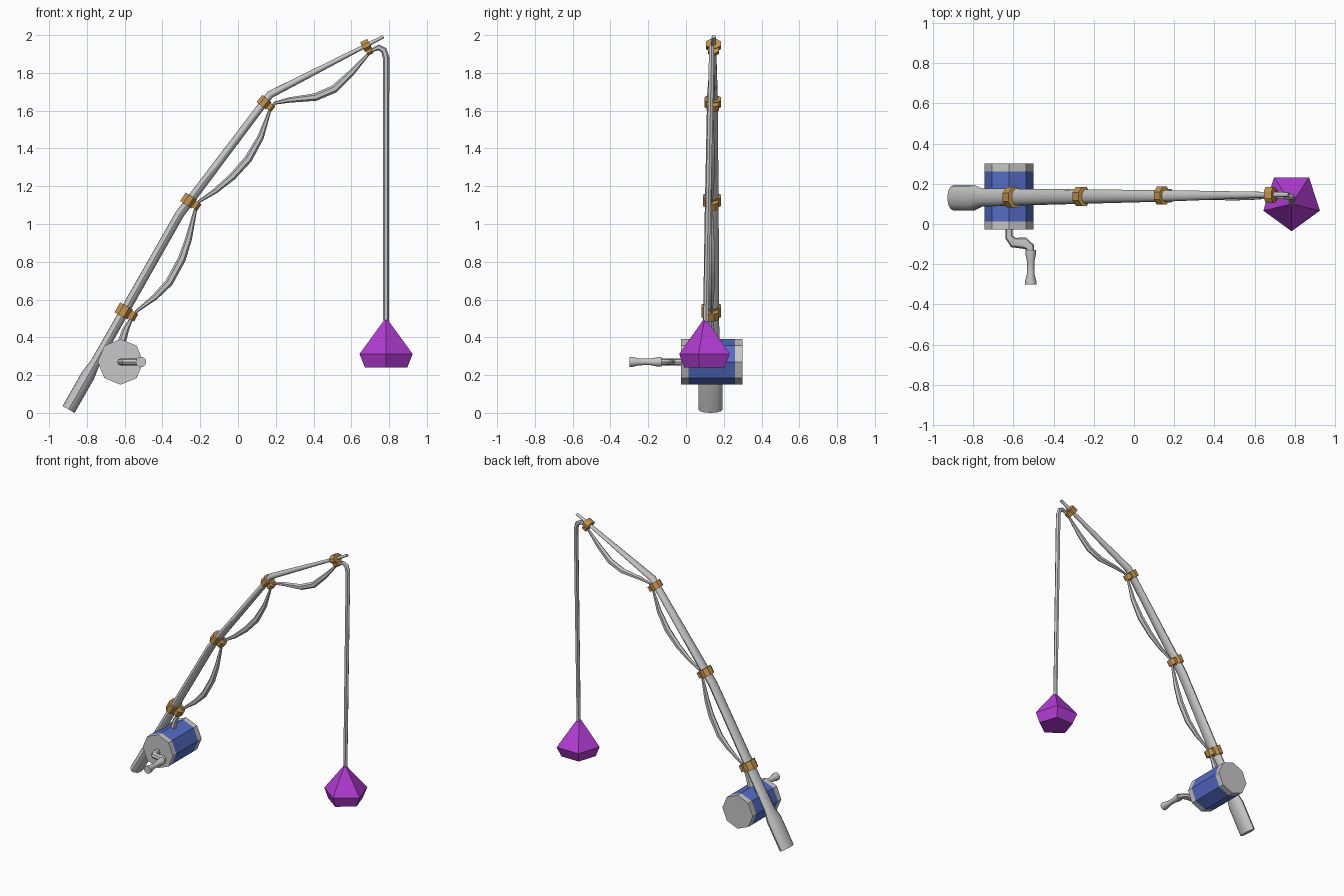
import bpy, bmesh, math
from mathutils import Vector

if "Cube" in bpy.data.objects:
    bpy.data.objects.remove(bpy.data.objects["Cube"])

def mat(name, c):
    m = bpy.data.materials.new(name)
    m.diffuse_color = (*c, 1)
    m.use_nodes = True
    m.node_tree.nodes["Principled BSDF"].inputs["Base Color"].default_value = m.diffuse_color
    return m

GREY = mat("light grey", (0.57, 0.57, 0.57))
BLUE = mat("blue", (0.09, 0.15, 0.56))
GOLD = mat("gold", (0.55, 0.30, 0.075))
PURPLE = mat("purple", (0.45, 0.045, 0.66))
Y, Z = Vector((0, 1, 0)), Vector((0, 0, 1))

def finish(bm, name, mats, smooth=False):
    bmesh.ops.recalc_face_normals(bm, faces=bm.faces)
    me = bpy.data.meshes.new(name)
    bm.to_mesh(me)
    bm.free()
    for m in mats:
        me.materials.append(m)
    ob = bpy.data.objects.new(name, me)
    bpy.context.collection.objects.link(ob)
    if smooth:
        bpy.context.view_layer.objects.active = ob
        ob.select_set(True)
        bpy.ops.object.shade_smooth_by_angle(angle=math.radians(40))
        ob.select_set(False)
    return ob

def tube(name, pts, m, sides, side=Y, smooth=False, phase=0.0):
    """Sweep an ellipse along a path; pts = (centre, in-plane radius, side radius)."""
    bm = bmesh.new()
    rings = []
    P = [Vector(p[0]) for p in pts]
    for i, (c, ru, rv) in enumerate(pts):
        a = (P[i] - P[max(i - 1, 0)]).normalized()
        b = (P[min(i + 1, len(P) - 1)] - P[i]).normalized()
        t = (a + b).normalized()
        u = side.cross(t).normalized()
        mitre = 1 / max(0.6, t.dot(b if b.length else a))
        rings.append([bm.verts.new(P[i] + u * ru * mitre * math.cos(w) + side * rv * math.sin(w))
                      for w in (2 * math.pi * (k + phase) / sides for k in range(sides))])
    for r, s in zip(rings, rings[1:]):
        for k in range(sides):
            j = (k + 1) % sides
            bm.faces.new((r[k], r[j], s[j], s[k]))
    bm.faces.new(rings[0])
    bm.faces.new(rings[-1])
    return finish(bm, name, [m], smooth)

# Tapered bent rod with a thicker grip
tube("rod", [((-0.897, .13, .018), .037, .064), ((-0.795, .13, .197), .037, .064),
             ((-0.755, .132, .267), .026, .045), ((-0.31, .136, 1.05), .024, .037),
             ((0.17, .14, 1.685), .020, .028), ((0.77, .147, 1.992), .009, .011)],
     GREY, 12, smooth=True)

# Guide bands: a ring round the rod plus an eyelet below it
bands = [(-.605, .54, .49, .87, .042, .056), (-.262, 1.125, .55, .83, .038, .051),
         (.138, 1.645, .62, .78, .034, .048), (.678, 1.946, .89, .46, .030, .043)]
for i, (x, z, tx, tz, ru, rv) in enumerate(bands):
    t, n = Vector((tx, 0, tz)).normalized(), Vector((tz, 0, -tx)).normalized()
    c = Vector((x, .133 + .004 * i, z))
    h = .030 - .003 * i
    tube(f"band_{i}", [(c - t * h, ru, rv), (c + t * h, ru, rv)], GOLD, 8, phase=.5)
    e = c + n * ru * 1.15
    h *= .75
    tube(f"eyelet_{i}", [(e - t * h, ru * .7, rv * .75), (e + t * h, ru * .7, rv * .75)],
         GOLD, 8, phase=.5)

# Line sagging between the eyelets, then hanging to the weight
path = [(-.62, .36, .022), (-.595, .44, .018), (-.562, .505, .008), (-.535, .54, .008), (-.44, .613, .016),
        (-.365, .69, .021), (-.297, .815, .021), (-.262, .92, .018), (-.222, 1.09, .008),
        (-.205, 1.12, .008), (-.12, 1.175, .014), (-.03, 1.25, .019), (.055, 1.345, .021),
        (.12, 1.46, .017), (.168, 1.60, .008), (.195, 1.64, .008), (.27, 1.656, .014),
        (.41, 1.672, .020), (.51, 1.715, .021), (.60, 1.80, .017), (.69, 1.90, .008),
        (.715, 1.922, .010), (.745, 1.935, .014), (.772, 1.92, .016), (.784, 1.88, .017)]
pts = [((x, .135, z), r, r * .95) for x, z, r in path] + [((.784, .105, .47), .015, .015)]
tube("line", pts, GREY, 6, smooth=True)

# Octagonal reel drum: grey end caps, blue middle
for name, y0, y1, m in [("reel_front_cap", -.027, .012, GREY), ("reel_drum", .012, .26, BLUE),
                        ("reel_back_cap", .26, .30, GREY)]:
    tube(name, [((-.622, y0, .27), .121, .121), ((-.622, y1, .27), .121, .121)], m, 8, side=Z)

# Crank arm and its waisted knob
tube("crank_arm", [((-.622, 0, .27), .018, .018), ((-.622, -.065, .27), .018, .018),
                   ((-.60, -.092, .27), .024, .018), ((-.545, -.095, .27), .028, .018),
                   ((-.518, -.115, .27), .021, .018), ((-.514, -.15, .27), .018, .018)],
     GREY, 8, side=Z, smooth=True)
tube("crank_knob", [((-.514, y, .27), r, r) for y, r in
                    [(-.13, .026), (-.15, .026), (-.19, .018), (-.25, .019), (-.285, .028), (-.30, .028)]],
     GREY, 10, side=Z, smooth=True)

# Five-sided gem weight
bm = bmesh.new()
def ring(r, z, y):
    return [bm.verts.new((.784 + r * math.cos(a), y + r * math.sin(a), z))
            for a in (math.radians(-90 + 72 * k) for k in range(5))]
top = bm.verts.new((.784, .10, .505))
wide, low = ring(.148, .312, .112), ring(.118, .24, .108)
for k in range(5):
    j = (k + 1) % 5
    bm.faces.new((top, wide[k], wide[j]))
    bm.faces.new((wide[k], low[k], low[j], wide[j]))
bm.faces.new(low)
finish(bm, "gem_weight", [PURPLE])
